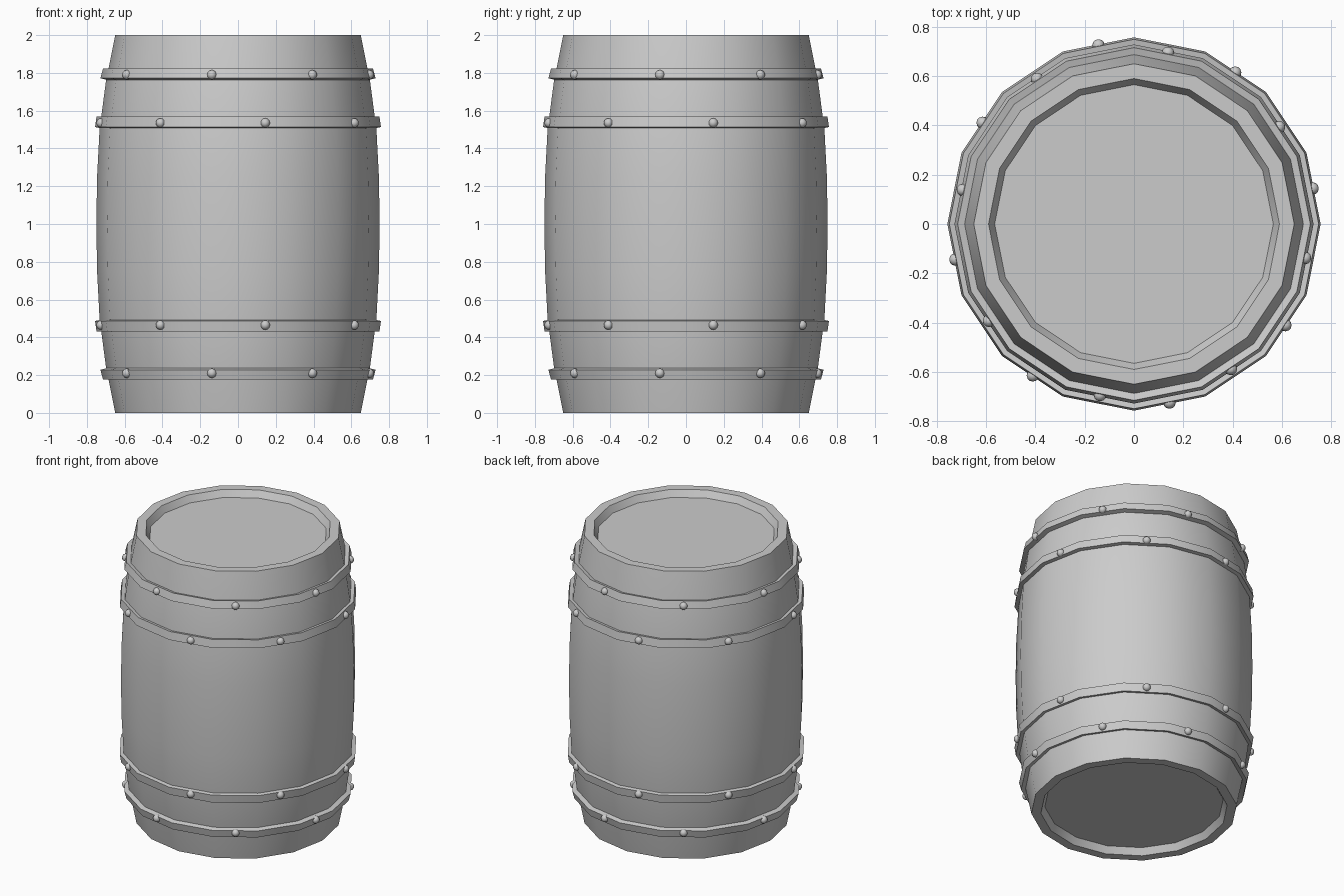
import bpy
import bmesh
from math import sin, cos, pi, radians

SIDES = 16

cube = bpy.data.objects.get("Cube")
if cube:
    bpy.data.objects.remove(cube, do_unlink=True)

grey = bpy.data.materials.new("plain grey")
grey.use_nodes = True
grey.diffuse_color = (0.6, 0.6, 0.6, 1)
grey.node_tree.nodes["Principled BSDF"].inputs["Base Color"].default_value = (0.6, 0.6, 0.6, 1)


def finish(name, bm):
    bmesh.ops.recalc_face_normals(bm, faces=bm.faces)
    mesh = bpy.data.meshes.new(name)
    bm.to_mesh(mesh)
    bm.free()
    mesh.materials.append(grey)
    obj = bpy.data.objects.new(name, mesh)
    bpy.context.collection.objects.link(obj)
    bpy.ops.object.select_all(action='DESELECT')
    obj.select_set(True)
    bpy.context.view_layer.objects.active = obj
    bpy.ops.object.shade_smooth_by_angle(angle=radians(30))
    return obj


def lathe(name, profile, closed):
    """Turn (radius, z) points about z; an open profile gets flat end discs."""
    bm = bmesh.new()
    rings = [[bm.verts.new((r * cos(2 * pi * i / SIDES), r * sin(2 * pi * i / SIDES), z))
              for i in range(SIDES)] for r, z in profile]
    pairs = list(zip(rings, rings[1:]))
    if closed:
        pairs.append((rings[-1], rings[0]))
    else:
        bm.faces.new(rings[0])
        bm.faces.new(rings[-1])
    for a, b in pairs:
        for i in range(SIDES):
            j = (i + 1) % SIDES
            bm.faces.new((a[i], a[j], b[j], b[i]))
    return finish(name, bm)


def rivets(name, radius, z, start):
    """Eight studs centred on every other flat of a hoop."""
    bm = bmesh.new()
    for k in range(8):
        a = radians(start + 45 * k)
        made = bmesh.ops.create_uvsphere(bm, u_segments=12, v_segments=8, radius=0.025)
        bmesh.ops.translate(bm, verts=made["verts"],
                            vec=(radius * sin(a), -radius * cos(a), z))
    return finish(name, bm)


# Bulging body with a recessed lid at each end
lower = [(0.565, 0.045), (0.59, 0), (0.65, 0), (0.70, 0.25), (0.733, 0.5), (0.746, 0.75)]
upper = [(r, 2 - z) for r, z in reversed(lower)]
lathe("barrel_body", lower + [(0.75, 1)] + upper, False)

# Hoops lean with the staves; the lower pair mirrors the upper pair
end_hoop = [(0.715, 1.823), (0.728, 1.772), (0.685, 1.760), (0.672, 1.811)]
belly_hoop = [(0.749, 1.568), (0.757, 1.513), (0.715, 1.505), (0.707, 1.560)]
flat = cos(pi / SIDES)
for label, section, start, z in (("end", end_hoop, -11.25, 1.79),
                                 ("belly", belly_hoop, 11.25, 1.535)):
    radius = (section[0][0] + section[1][0]) / 2 * flat
    lathe(f"upper_{label}_hoop", section, True)
    lathe(f"lower_{label}_hoop", [(r, 2 - h) for r, h in section], True)
    rivets(f"upper_{label}_rivets", radius, z, start)
    rivets(f"lower_{label}_rivets", radius, 2 - z, start)
